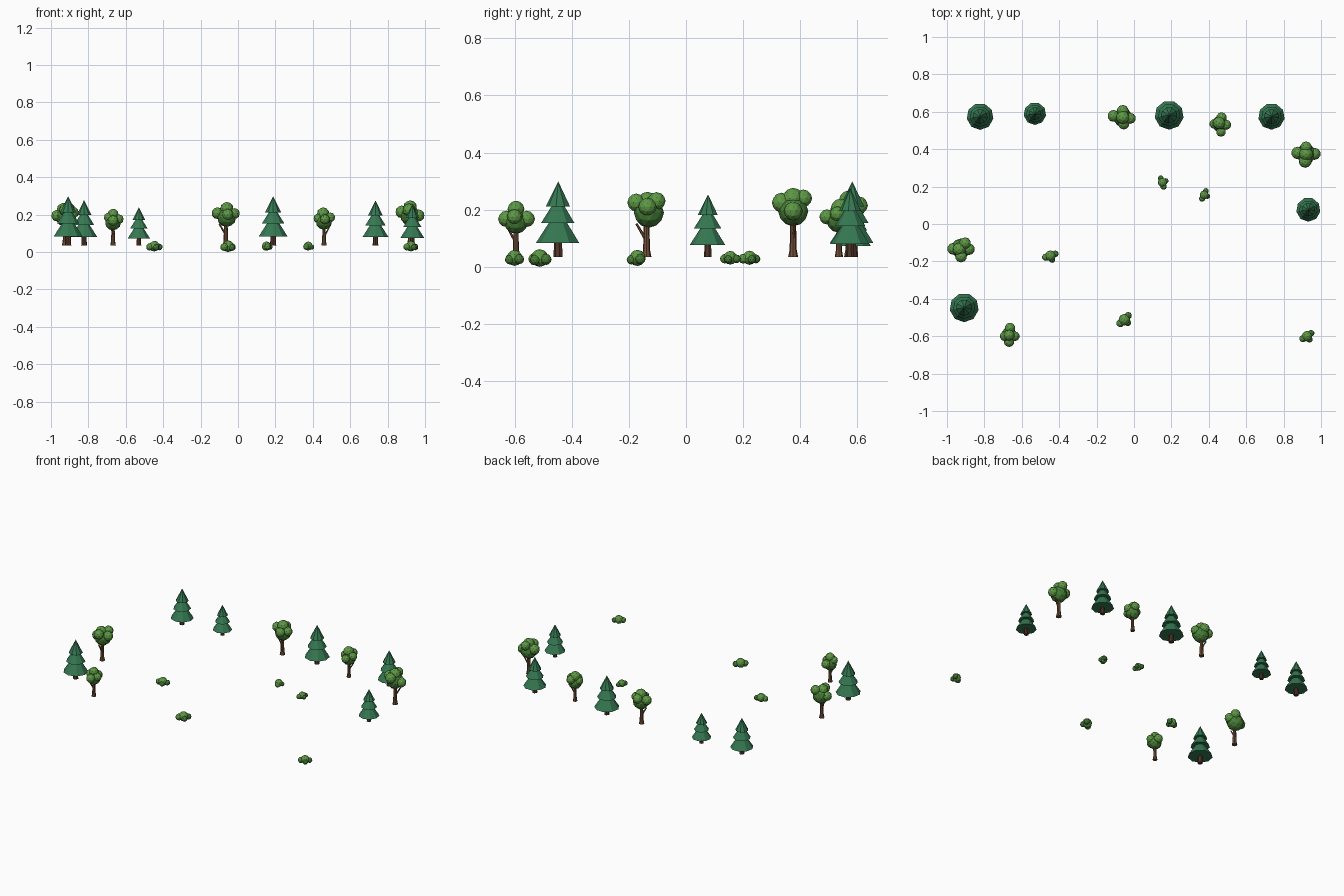
import bpy, bmesh, math
from mathutils import Matrix, Vector

GROUND = 0.035


def material(name, rgb):
    m = bpy.data.materials.new(name)
    m.diffuse_color = (*rgb, 1)
    return m


PINE = material("pine green", (0.036, 0.19, 0.085))
LEAF = material("leaf green", (0.11, 0.32, 0.06))
DARK = material("dark leaf green", (0.062, 0.205, 0.038))
BARK = material("bark brown", (0.17, 0.08, 0.04))
PINE_BARK = material("dark bark brown", (0.085, 0.037, 0.022))


def finish(bm, name, *mats):
    me = bpy.data.meshes.new(name)
    bm.to_mesh(me)
    bm.free()
    for m in mats:
        me.materials.append(m)
    ob = bpy.data.objects.new(name, me)
    bpy.context.collection.objects.link(ob)
    return ob


def cone(bm, a, b, r1, r2, sides):
    """Tapered cylinder from point a to point b."""
    a, b = Vector(a), Vector(b)
    rot = (b - a).to_track_quat('Z', 'Y').to_matrix().to_4x4()
    bmesh.ops.create_cone(bm, cap_ends=True, segments=sides, radius1=r1, radius2=r2,
                          depth=(b - a).length,
                          matrix=Matrix.Translation((a + b) / 2) @ rot)


def blob(bm, p, r, index):
    """Low-poly leaf ball."""
    before = set(bm.faces)
    bmesh.ops.create_icosphere(bm, subdivisions=2, radius=r * 1.02,
                               matrix=Matrix.Translation(p))
    for f in bm.faces:
        if f not in before:
            f.material_index = index


def pine(x, y, s):
    # trunk
    bm = bmesh.new()
    cone(bm, (x, y, GROUND), (x, y, GROUND + 0.08 * s), 0.017 * s, 0.013 * s, 7)
    finish(bm, "pine_trunk", PINE_BARK)
    # three stacked tiers: bottom height, tip height, radius
    bm = bmesh.new()
    for z0, z1, r in ((0.049, 0.170, 0.078), (0.119, 0.214, 0.060), (0.176, 0.264, 0.044)):
        cone(bm, (x, y, GROUND + z0 * s), (x, y, GROUND + z1 * s), r * s, 0, 9)
    finish(bm, "pine_foliage", PINE)


def leafy_tree(x, y, s, branch_angle, blobs):
    # flared trunk with one side branch
    top = blobs[0][2]
    bm = bmesh.new()
    flare = GROUND + 0.025
    cone(bm, (x, y, GROUND), (x, y, flare), 0.0175 * s, 0.0125 * s, 8)
    cone(bm, (x, y, flare), (x, y, top), 0.0125 * s, 0.009 * s, 8)
    dx, dy = math.cos(branch_angle), math.sin(branch_angle)
    z = GROUND + 0.058 * s
    cone(bm, (x, y, z), (x + dx * 0.037 * s, y + dy * 0.037 * s, z + 0.062 * s),
         0.006 * s, 0.004 * s, 6)
    finish(bm, "tree_trunk", BARK)
    # crown: darker core and lighter puffs
    bm = bmesh.new()
    for i, (bx, by, bz, r) in enumerate(blobs):
        blob(bm, (x + bx, y + by, bz), r, 1 if i == 0 else 0)
    finish(bm, "tree_crown", LEAF, DARK)


def bush(x, y, s, angle):
    c, n = math.cos(angle), math.sin(angle)
    bm = bmesh.new()
    for i, (bx, by, bz, r) in enumerate(((0, 0, 0.031, 0.0304), (0.030, 0.006, 0.026, 0.019),
                                         (-0.028, -0.003, 0.027, 0.021),
                                         (0.006, -0.024, 0.024, 0.018))):
        blob(bm, (x + s * (bx * c - by * n), y + s * (bx * n + by * c),
                  GROUND + s * (bz - GROUND)), r * s, 1 if i % 2 else 0)
    finish(bm, "bush", LEAF, DARK)


# pines
for x, y, s in ((-0.823, 0.575, 0.92), (-0.53, 0.59, 0.775), (0.188, 0.582, 1.0),
                (0.735, 0.575, 0.91), (0.932, 0.077, 0.83), (-0.908, -0.447, 1.0)):
    pine(x, y, s)

# leafy trees
leafy_tree(-0.065, 0.57, 0.97, math.pi, [
    (0.005, 0, 0.185, 0.050), (-0.045, 0.008, 0.208, 0.031), (0.045, -0.005, 0.205, 0.029),
    (0.005, 0.035, 0.215, 0.031), (0.01, -0.034, 0.200, 0.030), (0.005, 0, 0.232, 0.035)])
leafy_tree(0.46, 0.535, 0.83, 0.3, [
    (0, 0, 0.163, 0.043), (-0.030, 0, 0.180, 0.026), (0.033, -0.005, 0.185, 0.026),
    (0.008, 0.035, 0.190, 0.027), (0.005, -0.042, 0.175, 0.026), (-0.005, 0.005, 0.205, 0.033)])
leafy_tree(0.92, 0.375, 1.0, 0.2, [
    (0, 0, 0.195, 0.052), (-0.045, 0.005, 0.215, 0.033), (0.045, 0, 0.195, 0.032),
    (0, 0.036, 0.240, 0.030), (-0.005, -0.040, 0.225, 0.034), (0, 0, 0.240, 0.036)])
leafy_tree(-0.925, -0.138, 0.97, -1.6, [
    (0, 0.008, 0.190, 0.052), (-0.042, 0.005, 0.195, 0.031), (0.042, 0.003, 0.210, 0.031),
    (0, -0.036, 0.225, 0.031), (0.022, 0.035, 0.230, 0.031), (-0.010, 0.003, 0.228, 0.034)])
leafy_tree(-0.668, -0.595, 0.85, -1.9, [
    (0, 0, 0.158, 0.042), (0, -0.034, 0.168, 0.028), (0.005, 0.038, 0.168, 0.028),
    (-0.023, -0.005, 0.185, 0.026), (0.030, -0.005, 0.175, 0.026), (0, 0, 0.202, 0.029)])

# bushes
for x, y, s, a in ((0.152, 0.222, 0.8, 100), (0.375, 0.155, 0.78, 55), (-0.447, -0.170, 0.92, 10),
                   (-0.052, -0.512, 1.0, 35), (0.925, -0.600, 0.9, 25)):
    bush(x, y, s, math.radians(a))
